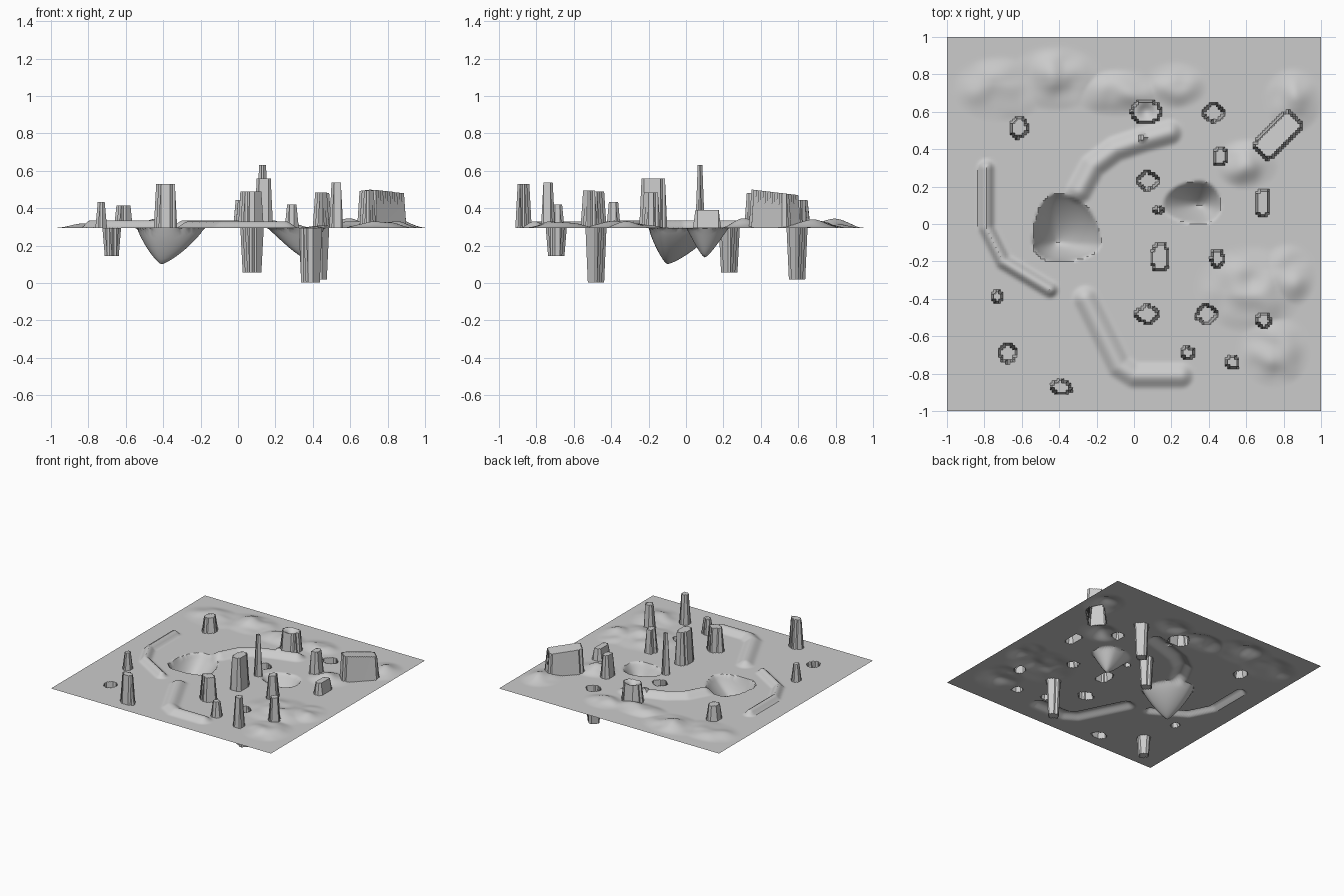
import bpy, bmesh, math
from mathutils import Vector, noise

N = 160          # grid cells per side
BASE = 0.295     # level of the flat sheet

# pillars and shafts: x, y, half width, half depth, outline power, rotation, end height
SHAFTS = [
    (-0.615, 0.515, 0.045, 0.058, 1.5, -15, 0.415),
    (0.065, 0.60, 0.078, 0.062, 2.0, 0, 0.445),
    (0.045, 0.465, 0.018, 0.018, 2.0, 0, 0.35),
    (0.77, 0.475, 0.135, 0.062, 6.0, 45, 0.485),
    (0.46, 0.36, 0.035, 0.042, 3.0, 0, 0.48),
    (0.69, 0.115, 0.035, 0.072, 2.6, 0, 0.39),
    (0.133, 0.075, 0.024, 0.022, 1.5, 0, 0.63),
    (0.14, -0.178, 0.042, 0.072, 2.8, 0, 0.56),
    (0.445, -0.185, 0.033, 0.046, 2.0, 0, 0.485),
    (0.07, -0.483, 0.068, 0.055, 1.1, 0, 0.488),
    (0.692, -0.515, 0.035, 0.038, 2.0, 0, 0.495),
    (0.287, -0.69, 0.037, 0.032, 1.5, 0, 0.42),
    (0.528, -0.74, 0.033, 0.033, 1.8, 0, 0.537),
    (-0.73, -0.387, 0.03, 0.036, 1.5, 0, 0.432),
    (-0.39, -0.873, 0.055, 0.036, 1.6, -15, 0.53),
    (-0.675, -0.69, 0.042, 0.05, 1.7, 0, 0.145),
    (0.073, 0.232, 0.058, 0.048, 1.4, 0, 0.055),
    (0.387, -0.483, 0.064, 0.052, 1.1, 10, 0.004),
    (0.425, 0.595, 0.055, 0.05, 1.3, 0, 0.02),
]

# raised ridges: path points, half width, height
RIDGES = [
    ([(-0.79, 0.30), (-0.79, -0.02), (-0.70, -0.20), (-0.45, -0.35)], 0.05, 0.04),
    ([(-0.29, 0.18), (-0.22, 0.31), (-0.10, 0.40), (0.05, 0.45), (0.19, 0.49)], 0.075, 0.04),
    ([(-0.26, -0.40), (-0.08, -0.76), (0.0, -0.81), (0.25, -0.81)], 0.075, 0.035),
]

# lumpy hill regions: x, y, radius x, radius y, height
HILLS = [
    (-0.72, 0.72, 0.26, 0.18, 0.035), (-0.42, 0.78, 0.26, 0.18, 0.045),
    (-0.08, 0.70, 0.26, 0.13, 0.045), (0.22, 0.74, 0.18, 0.13, 0.04),
    (0.60, 0.32, 0.18, 0.14, 0.05), (0.85, 0.66, 0.16, 0.18, 0.045),
    (0.62, -0.35, 0.30, 0.24, 0.045), (0.82, -0.28, 0.16, 0.18, 0.045),
    (0.75, -0.68, 0.20, 0.20, 0.045),
]


def bump(r):
    return (1 - r * r) ** 2 if r < 1 else 0.0


def segment_distance(p, a, b):
    d = b - a
    t = max(0, min(1, (p - a).dot(d) / d.length_squared))
    return (p - a - d * t).length


def crater(x, y, cx, cy, left, right, front, back, depth, power):
    u = (x - cx) / (left if x < cx else right)
    v = (y - cy) / (front if y < cy else back)
    r = math.hypot(u, v)
    return -depth * (1 - r ** 1.3) ** power if r < 1 else 0.0


def inside_shaft(x, y, s):
    a = math.radians(s[5])
    dx, dy = x - s[0], y - s[1]
    u = dx * math.cos(a) + dy * math.sin(a)
    v = -dx * math.sin(a) + dy * math.cos(a)
    return abs(u / s[2]) ** s[4] + abs(v / s[3]) ** s[4] <= 1


def height(x, y):
    p = Vector((x, y))
    # lumpy hills
    h = max(k * bump(math.hypot((x - cx) / rx, (y - cy) / ry)) for cx, cy, rx, ry, k in HILLS)
    if h > 0:
        h *= max(0.1, 0.75 + 0.7 * noise.noise(Vector((x * 8, y * 8, 0.3))))
    # ridges
    for pts, w, k in RIDGES:
        q = [Vector(c) for c in pts]
        d = min(segment_distance(p, a, b) for a, b in zip(q, q[1:]))
        h = max(h, k * bump(d / w))
    # two craters
    h += crater(x, y, -0.41, -0.10, 0.13, 0.23, 0.10, 0.26, 0.195, 0.85)
    h += crater(x, y, 0.355, 0.10, 0.20, 0.11, 0.10, 0.13, 0.16, 1.1)
    z = BASE + h
    # pillars and shafts
    for i, s in enumerate(SHAFTS):
        if inside_shaft(x, y, s):
            z = s[6]
            if i == 1:       # dished top
                z -= 0.03 * bump(math.hypot(x - s[0], y - s[1]) / 0.06)
            if i == 3:       # sloping top
                z -= 0.12 * (y - s[1])
    return z


# terrain sheet
bm = bmesh.new()
bmesh.ops.create_grid(bm, x_segments=N, y_segments=N, size=1.0)
for v in bm.verts:
    v.co.z = height(v.co.x, v.co.y)
bmesh.ops.recalc_face_normals(bm, faces=bm.faces)
mesh = bpy.data.meshes.new("terrain")
bm.to_mesh(mesh)
bm.free()
terrain = bpy.data.objects.new("terrain", mesh)
bpy.context.collection.objects.link(terrain)
bpy.context.view_layer.objects.active = terrain
terrain.select_set(True)
bpy.ops.object.shade_smooth_by_angle(angle=math.radians(35))
